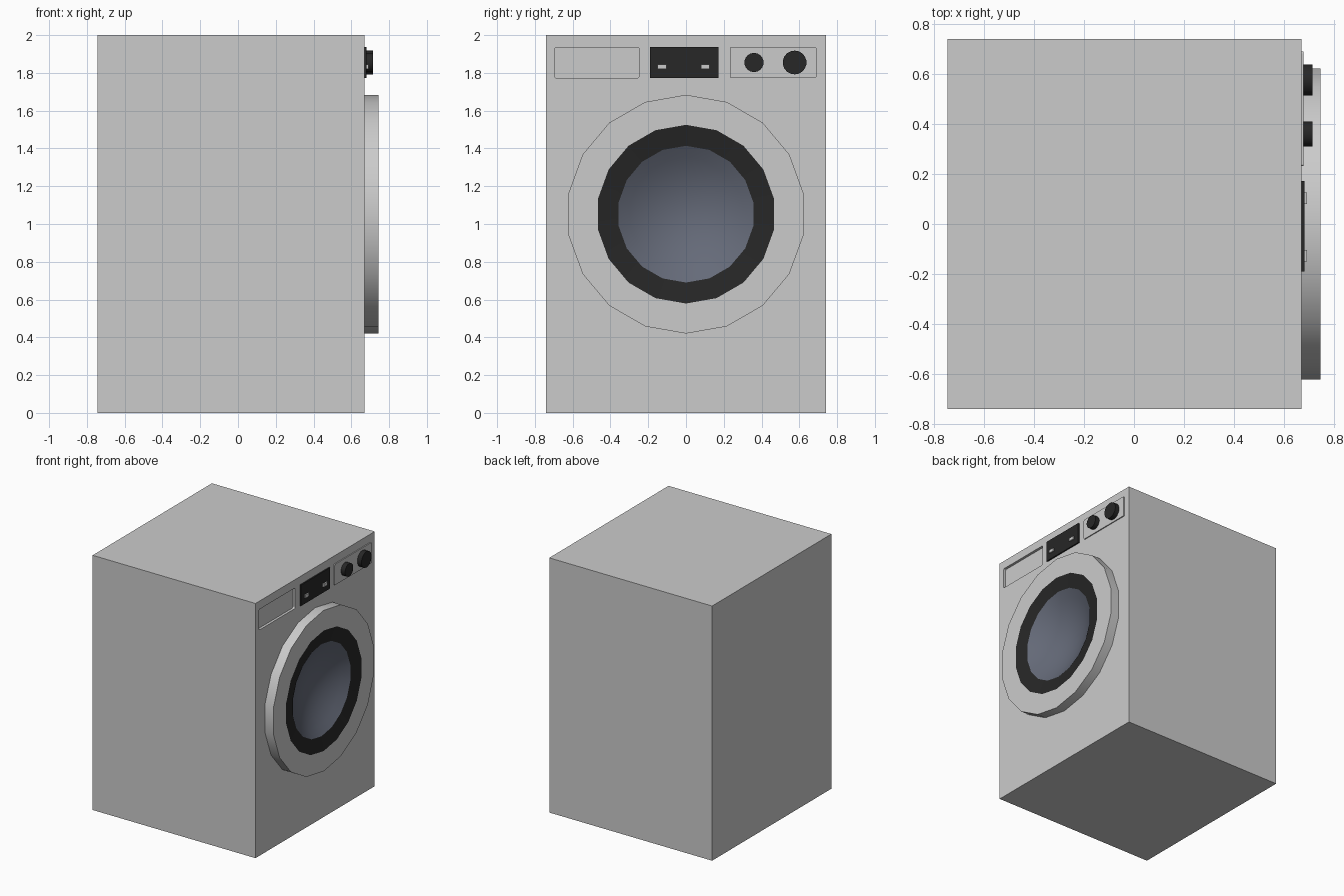
import bpy, bmesh
from math import sin, cos, pi, radians
from mathutils import Vector

if "Cube" in bpy.data.objects:
    bpy.data.objects.remove(bpy.data.objects["Cube"])


def material(name, rgb):
    m = bpy.data.materials.new(name)
    m.diffuse_color = (*rgb, 1)
    m.use_nodes = True
    m.node_tree.nodes["Principled BSDF"].inputs["Base Color"].default_value = m.diffuse_color
    return m


BLACK = material("black_plastic", (0.02, 0.02, 0.02))
GLASS = material("tinted_glass", (0.13, 0.145, 0.19))


def finish(name, bm, mat=None, smooth=False):
    me = bpy.data.meshes.new(name)
    bm.to_mesh(me)
    bm.free()
    ob = bpy.data.objects.new(name, me)
    bpy.context.collection.objects.link(ob)
    if mat:
        me.materials.append(mat)
    if smooth:
        bpy.ops.object.select_all(action='DESELECT')
        bpy.context.view_layer.objects.active = ob
        ob.select_set(True)
        bpy.ops.object.shade_smooth_by_angle(angle=radians(35))
    return ob


def box(name, lo, hi, mat=None, corner=0):
    lo, hi = Vector(lo), Vector(hi)
    bm = bmesh.new()
    bmesh.ops.create_cube(bm, size=1)
    for v in bm.verts:
        v.co = (lo + hi) / 2 + v.co * (hi - lo)
    if corner:  # round only the edges running front to back
        edges = [e for e in bm.edges
                 if abs((e.verts[0].co - e.verts[1].co).x) > 1e-5]
        bmesh.ops.bevel(bm, geom=edges, offset=corner, segments=3,
                        profile=0.5, affect='EDGES')
    return finish(name, bm, mat)


def lathe(name, profile, y, z, mat=None, sides=18):
    """Spin (radius, x) points around an axis along x."""
    bm = bmesh.new()
    rows = [[bm.verts.new((x, y + r * cos(pi / 2 + 2 * pi * j / sides),
                           z + r * sin(pi / 2 + 2 * pi * j / sides)))
             for j in range(sides)] for r, x in profile]
    for a, b in zip(rows, rows[1:]):
        for j in range(sides):
            k = (j + 1) % sides
            bm.faces.new((a[j], a[k], b[k], b[j]))
    bmesh.ops.remove_doubles(bm, verts=bm.verts, dist=1e-5)
    return finish(name, bm, mat, smooth=True)


def cut(target, cutter):
    mod = target.modifiers.new("cut", 'BOOLEAN')
    mod.operation = 'DIFFERENCE'
    mod.solver = 'EXACT'
    mod.object = cutter
    cutter.hide_render = True
    bpy.context.view_layer.objects.active = target
    bpy.ops.object.modifier_apply(modifier=mod.name)
    bpy.data.objects.remove(cutter)


FRONT = 0.67
DOOR_Z = 1.052

# Cabinet with a drum opening and a recessed drawer
cabinet = box("cabinet", (-0.745, -0.74, 0), (FRONT, 0.74, 2))
cut(cabinet, lathe("drum_cutter", [(0, 0.5), (0.43, 0.5), (0.43, 0.8), (0, 0.8)],
                   0, DOOR_Z))
cut(cabinet, box("drawer_cutter", (FRONT - 0.02, -0.697, 1.773),
                 (0.8, -0.247, 1.935), corner=0.012))

# Door: outer frame, sloping black gasket, concave glass bowl
lathe("door_frame", [(0.632, FRONT), (0.632, 0.745), (0.473, 0.745)], 0, DOOR_Z)
lathe("door_gasket", [(0.473, 0.745), (0.362, 0.726)], 0, DOOR_Z, BLACK)
RINGS, RADIUS, DEPTH = 6, 0.362, 0.12
bowl = [(RADIUS * (1 - i / RINGS),
         0.726 - DEPTH * (1 - (1 - i / RINGS) ** 2)) for i in range(RINGS + 1)]
lathe("door_glass", bowl, 0, DOOR_Z, GLASS)

# Display with two small buttons
box("display", (FRONT - 0.005, -0.19, 1.773), (0.681, 0.172, 1.937), BLACK)
for i, y in enumerate((-0.127, 0.102)):
    box(f"display_button_{i + 1}", (0.675, y - 0.023, 1.82), (0.691, y + 0.023, 1.845))

# Control plate and knobs
box("control_plate", (FRONT - 0.005, 0.232, 1.773), (0.678, 0.69, 1.937), corner=0.008)
for name, y, r in (("small_knob", 0.36, 0.051), ("large_knob", 0.575, 0.063)):
    lathe(name, [(r, 0.675), (r, 0.714), (0, 0.714)], y, 1.855, BLACK)
